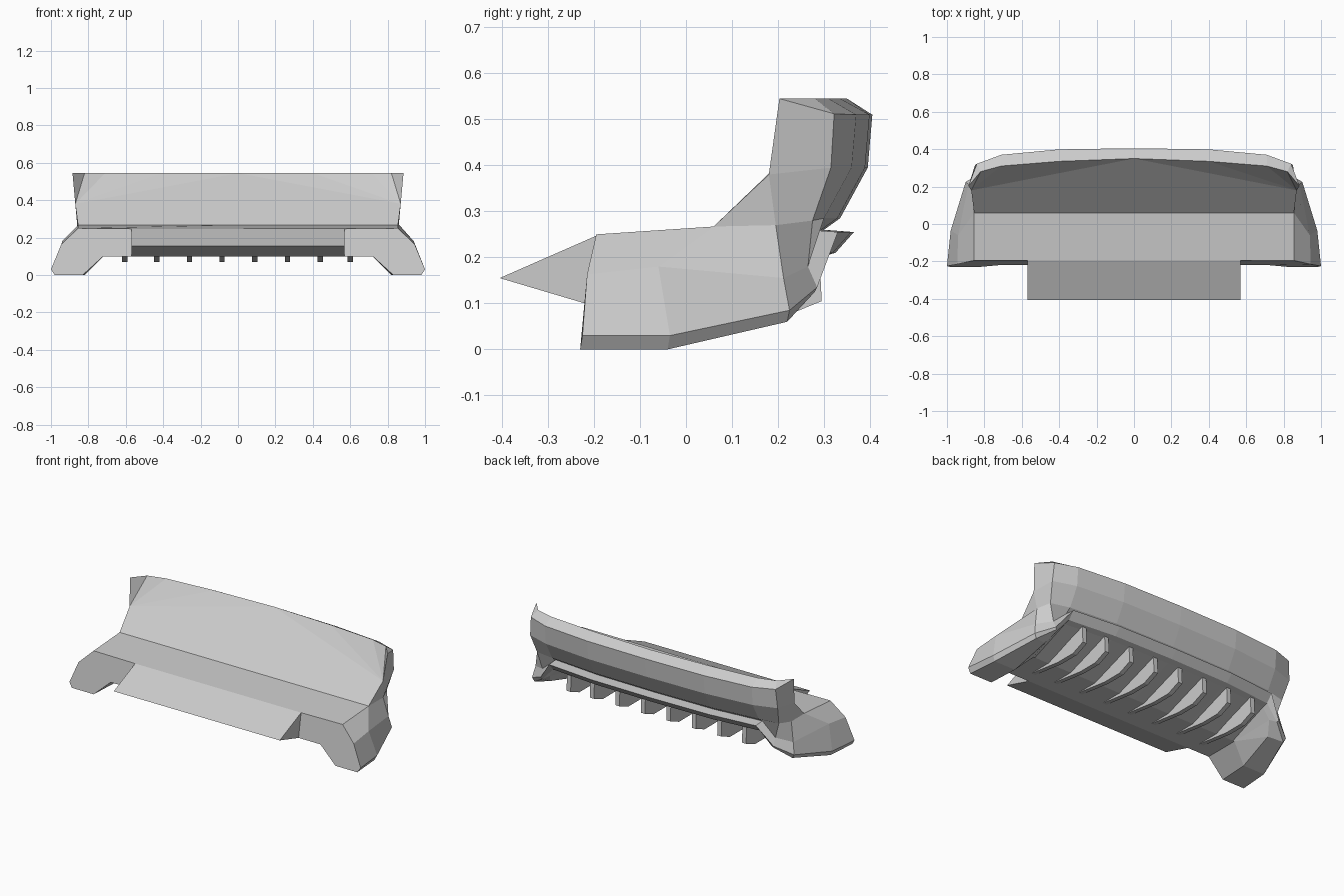
import bpy, bmesh
from mathutils import Vector

if "Cube" in bpy.data.objects:
    bpy.data.objects.remove(bpy.data.objects["Cube"])


def make_object(name, faces):
    """Mesh from point-list faces: weld, drop degenerate faces, fix normals."""
    bm = bmesh.new()
    for pts in faces:
        bm.faces.new([bm.verts.new(p) for p in pts])
    bmesh.ops.remove_doubles(bm, verts=bm.verts[:], dist=0.0005)
    bmesh.ops.dissolve_degenerate(bm, edges=bm.edges[:], dist=0.0005)
    bmesh.ops.recalc_face_normals(bm, faces=bm.faces[:])
    me = bpy.data.meshes.new(name)
    bm.to_mesh(me)
    bm.free()
    ob = bpy.data.objects.new(name, me)
    bpy.context.collection.objects.link(ob)
    return ob


def both_sides(half):
    return half + [[(-x, y, z) for x, y, z in reversed(f)] for f in half]


# Rear columns: one yz profile (rim, panel, trailing lip) swept over x
profile = [(.35, .545), (.405, .51), (.395, .395), (.335, .285), (.30, .26),
           (.365, .255), (.325, .21), (.29, .20)]


def rear(x, dy, rim_dy):
    col = [(x, y + (rim_dy if i == 0 else dy), z) for i, (y, z) in enumerate(profile)]
    return col + [(x, 0, .1)]


cols = [rear(0, 0, 0), rear(.4, -.006, -.015), rear(.71, -.035, -.04)]

# Corner, side and leg columns, same rows from rim to underside
N = None
cols += [
    [(.82, .28, .545), (.84, .322, .512), (.85, .315, .395), (.83, .275, .28),
     (.80, .265, .18), (.80, .285, .135), (.79, .28, .125), (.76, .25, .14), (.72, 0, .1)],
    [(.885, .203, .545), (.885, .203, .545), (.87, .18, .38), (.86, .195, .27),
     (.885, .212, .155), (.90, .225, .085), (.885, .22, .06), (.80, .19, .075), (.72, 0, .1)],
    [N, N, (.855, .06, .267), (.855, .06, .267),
     (.94, -.06, .18), (.98, -.035, .03), (.965, -.04, 0), (.82, -.04, 0), (.72, 0, .1)],
    [N, N, N, (.855, -.195, .25),
     (.945, -.215, .163), (1.0, -.225, .03), (.98, -.23, 0), (.83, -.23, 0), (.72, -.22, .1)],
]

half = []
for a, b in zip(cols, cols[1:]):
    for i in range(8):
        quad = [a[i], a[i + 1], b[i + 1], b[i]]
        if None not in quad:
            half.append(quad)

# Inner slope, deck, leg front and flat underside
mid, edge, wing = (0, .06, .267), (.855, .06, .267), (.87, .18, .38)
rim = [c[0] for c in cols[:5]]
half.append([mid, edge, wing, rim[0]])
for a, b in zip(rim, rim[1:]):
    half.append([wing, a, b])
half.append([mid, edge, (.855, -.195, .25), (.57, -.195, .247), (0, -.195, .247)])
half.append(cols[6][3:] + [(.57, -.22, .1), (.57, -.195, .247)])
half.append([(0, 0, .1), (.4, 0, .1), (.71, 0, .1), (.72, 0, .1),
             (.72, -.22, .1), (.57, -.22, .1), (0, -.22, .1)])

# Wedge tongue at the front
top, low, tip = (.57, -.195, .247), (.57, -.22, .1), (.57, -.405, .155)
half.append([top, low, tip])
for p, q in ((top, tip), (tip, low)):
    half.append([p, q, (0, q[1], q[2]), (0, p[1], p[2])])

make_object("bumper_shell", both_sides(half))

# Diffuser fins under the rear
fin = [(-.16, .102), (.08, .07), (.21, .07), (.295, .105), (.29, .205), (0, .105)]
for n, x in enumerate((-.605, -.435, -.26, -.085, .09, .265, .44, .6)):
    sides = [[(x + d, y, z) for y, z in fin] for d in (-.014, .014)]
    faces = sides[:]
    for i in range(len(fin)):
        j = (i + 1) % len(fin)
        faces.append([sides[0][i], sides[0][j], sides[1][j], sides[1][i]])
    make_object(f"diffuser_fin_{n + 1}", faces)
